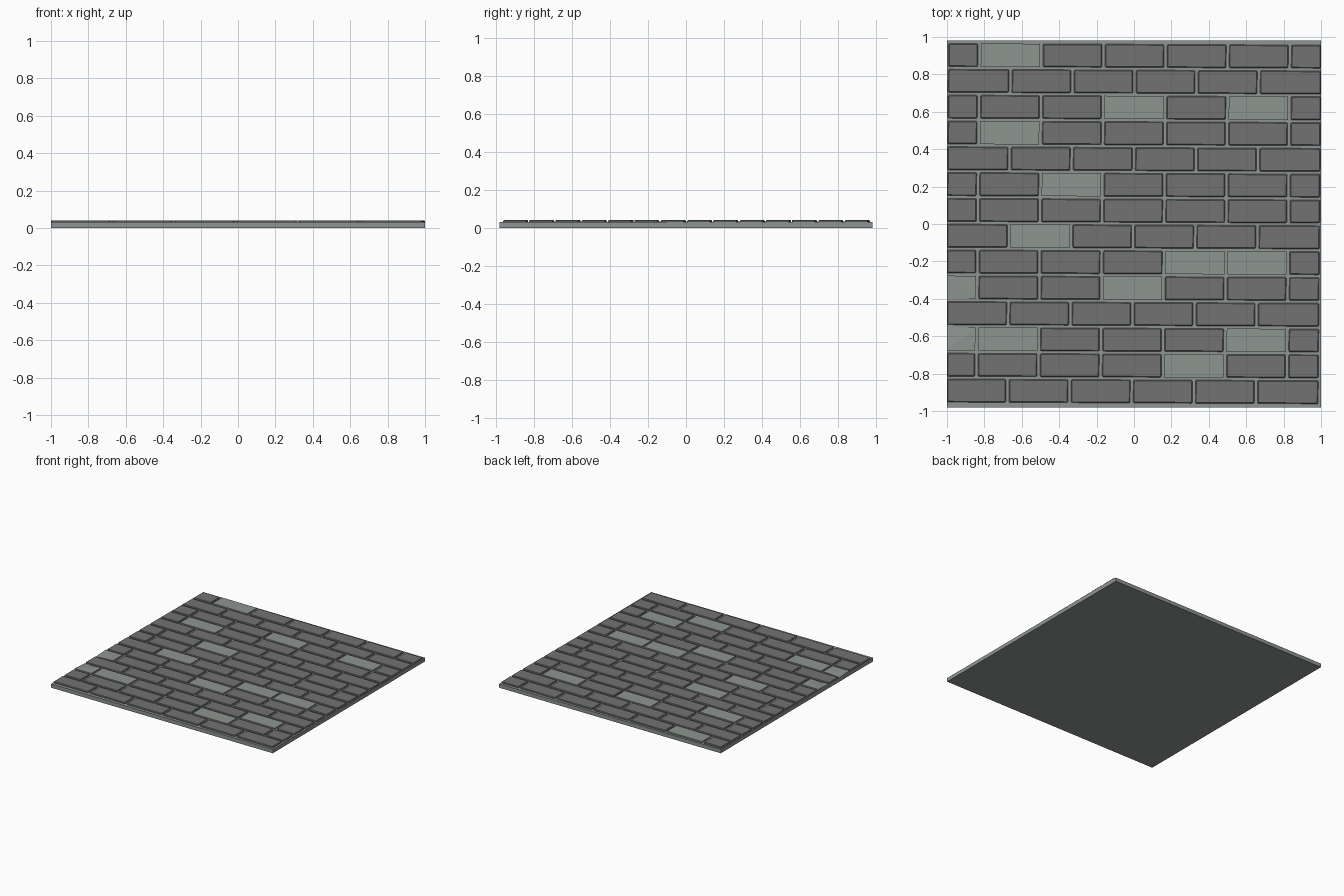
import bpy, bmesh

if "Cube" in bpy.data.objects:
    bpy.data.objects.remove(bpy.data.objects["Cube"])

TOP, SLAB = 0.041, 0.031
ROWS = "BABBABBABBABBA"            # courses from the back to the front
PITCH_X, PITCH_Y = 0.332, 0.138
GAP, HEIGHT = 0.016, 0.124
LIGHT = {(0, 1), (2, 3), (2, 5), (3, 1), (5, 2), (7, 1), (8, 4), (8, 5), (9, 0),
         (9, 3), (11, 0), (11, 1), (11, 5), (12, 4)}
CHIPPED = {(9, 0): 0, (11, 0): 3}  # top corner that is sunk


def material(name, color):
    m = bpy.data.materials.new(name)
    m.diffuse_color = (*color, 1)
    m.use_nodes = True
    m.node_tree.nodes["Principled BSDF"].inputs["Base Color"].default_value = m.diffuse_color
    return m


stone = material("light_stone", (0.27, 0.30, 0.28))
dark = material("dark_stone", (0.17, 0.17, 0.17))


def make_object(name, bm, mat):
    bmesh.ops.recalc_face_normals(bm, faces=bm.faces)
    mesh = bpy.data.meshes.new(name)
    bm.to_mesh(mesh)
    bm.free()
    mesh.materials.append(mat)
    obj = bpy.data.objects.new(name, mesh)
    bpy.context.collection.objects.link(obj)
    return obj


def add_box(bm, x0, x1, y0, y1, z0, z1, skew=0.0, chip=None):
    corners = [(x0, y0), (x1, y0), (x1, y1), (x0, y1)]
    # the whole pattern is laid very slightly out of square
    ring = [(max(-1, min(1, x + skew * 2 * y)), y - skew * x) for x, y in corners]
    low = [bm.verts.new((x, y, z0)) for x, y in ring]
    high = [bm.verts.new((x, y, z1 - (0.008 if i == chip else 0)))
            for i, (x, y) in enumerate(ring)]
    bm.faces.new(low)
    if chip is None:
        bm.faces.new(high)
    else:                          # fold the top beside the sunk corner
        c = [high[(chip + k) % 4] for k in range(4)]
        bm.faces.new((c[0], c[1], c[3]))
        bm.faces.new((c[1], c[2], c[3]))
    for i in range(4):
        j = (i + 1) % 4
        bm.faces.new((low[i], low[j], high[j], high[i]))


# mortar slab
bm = bmesh.new()
add_box(bm, -1, 1, -0.98, 0.98, 0, SLAB)
make_object("mortar_slab", bm, stone)

# brick courses, split into dark and light bricks
dark_bm, light_bm = bmesh.new(), bmesh.new()
for r, kind in enumerate(ROWS):
    yc = 0.899 - r * PITCH_Y
    first = -0.668 if kind == "A" else -0.835
    joints = [-1.0 - GAP / 2] + [first + k * PITCH_X for k in range(6)]
    joints = [j for j in joints if j < 0.95] + [0.993 + GAP / 2]
    for i, (a, b) in enumerate(zip(joints, joints[1:])):
        bm = light_bm if (r, i) in LIGHT else dark_bm
        add_box(bm, a + GAP / 2, b - GAP / 2, yc - HEIGHT / 2, yc + HEIGHT / 2,
                SLAB - 0.006, TOP, 0.0045, CHIPPED.get((r, i)))

make_object("light_bricks", light_bm, stone)
bricks = make_object("dark_bricks", dark_bm, dark)

# chamfered brick edges
bevel = bricks.modifiers.new("chamfer", "BEVEL")
bevel.width = 0.005
bevel.segments = 1
bevel.limit_method = "ANGLE"
